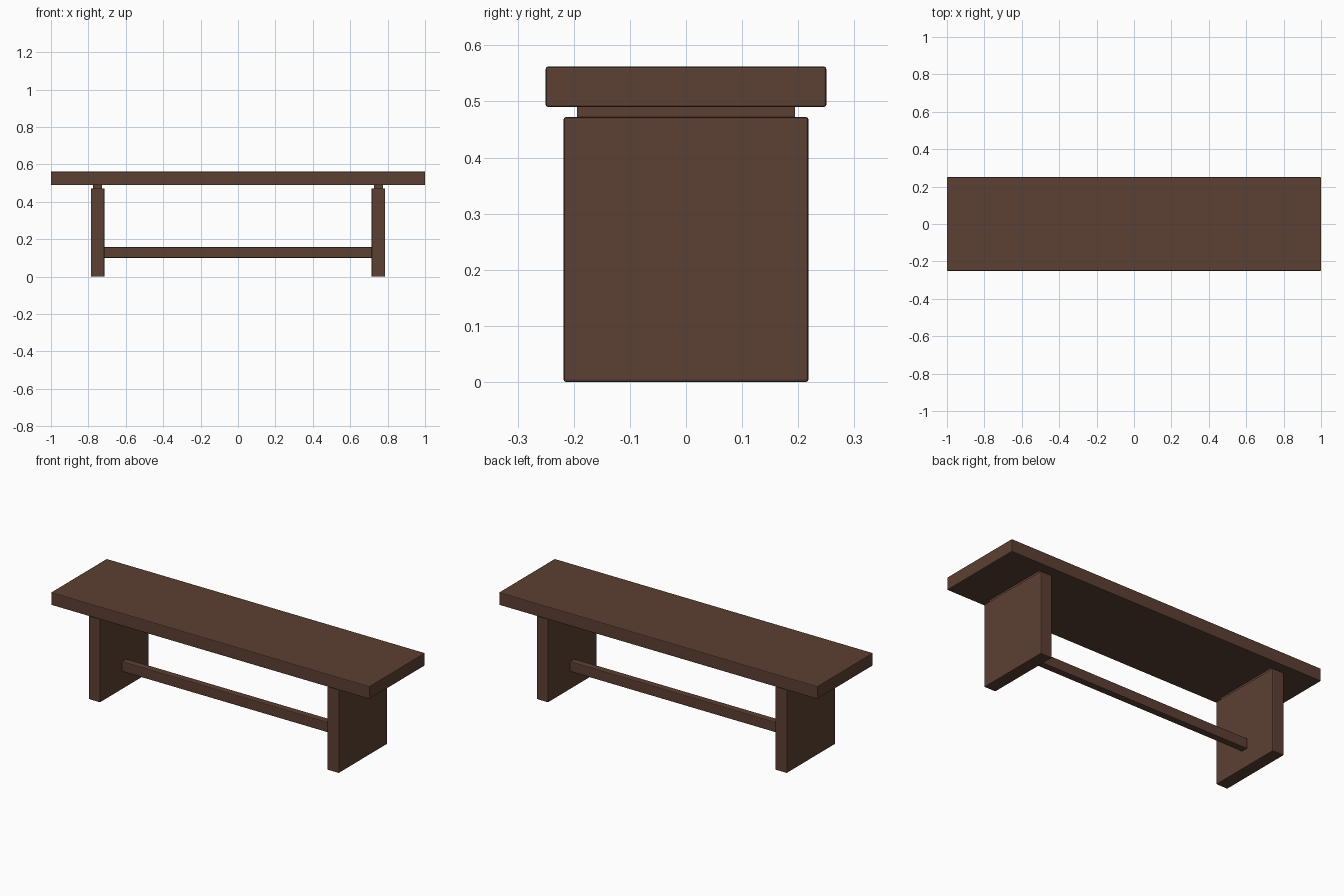
import bpy

if "Cube" in bpy.data.objects:
    bpy.data.objects.remove(bpy.data.objects["Cube"])

wood = bpy.data.materials.new("dark_brown_wood")
wood.diffuse_color = (0.107, 0.051, 0.033, 1)
wood.use_nodes = True
wood.node_tree.nodes["Principled BSDF"].inputs["Base Color"].default_value = wood.diffuse_color


def board(name, x, y, z, bevel=0.004):
    """Softly edged board spanning the (min, max) ranges x, y and z."""
    spans = (x, y, z)
    bpy.ops.mesh.primitive_cube_add(size=1, location=[(a + b) / 2 for a, b in spans])
    ob = bpy.context.object
    ob.name = name
    ob.scale = [b - a for a, b in spans]
    bpy.ops.object.transform_apply(location=False, rotation=False, scale=True)
    ob.data.materials.append(wood)
    if bevel:
        mod = ob.modifiers.new("edge_round", 'BEVEL')
        mod.width = bevel
        mod.segments = 2
    return ob


# Seat plank
board("seat", (-1, 1), (-0.25, 0.25), (0.49, 0.562))

# Panel legs, each with a narrow spacer under the seat
for side, cx in (("left", -0.75), ("right", 0.75)):
    board(side + "_leg", (cx - 0.036, cx + 0.036), (-0.218, 0.218), (0, 0.472))
    board(side + "_spacer", (cx - 0.024, cx + 0.024), (-0.194, 0.194), (0.465, 0.495), 0)

# Stretcher rail between the legs
board("stretcher", (-0.716, 0.716), (-0.02, 0.02), (0.1, 0.158))
